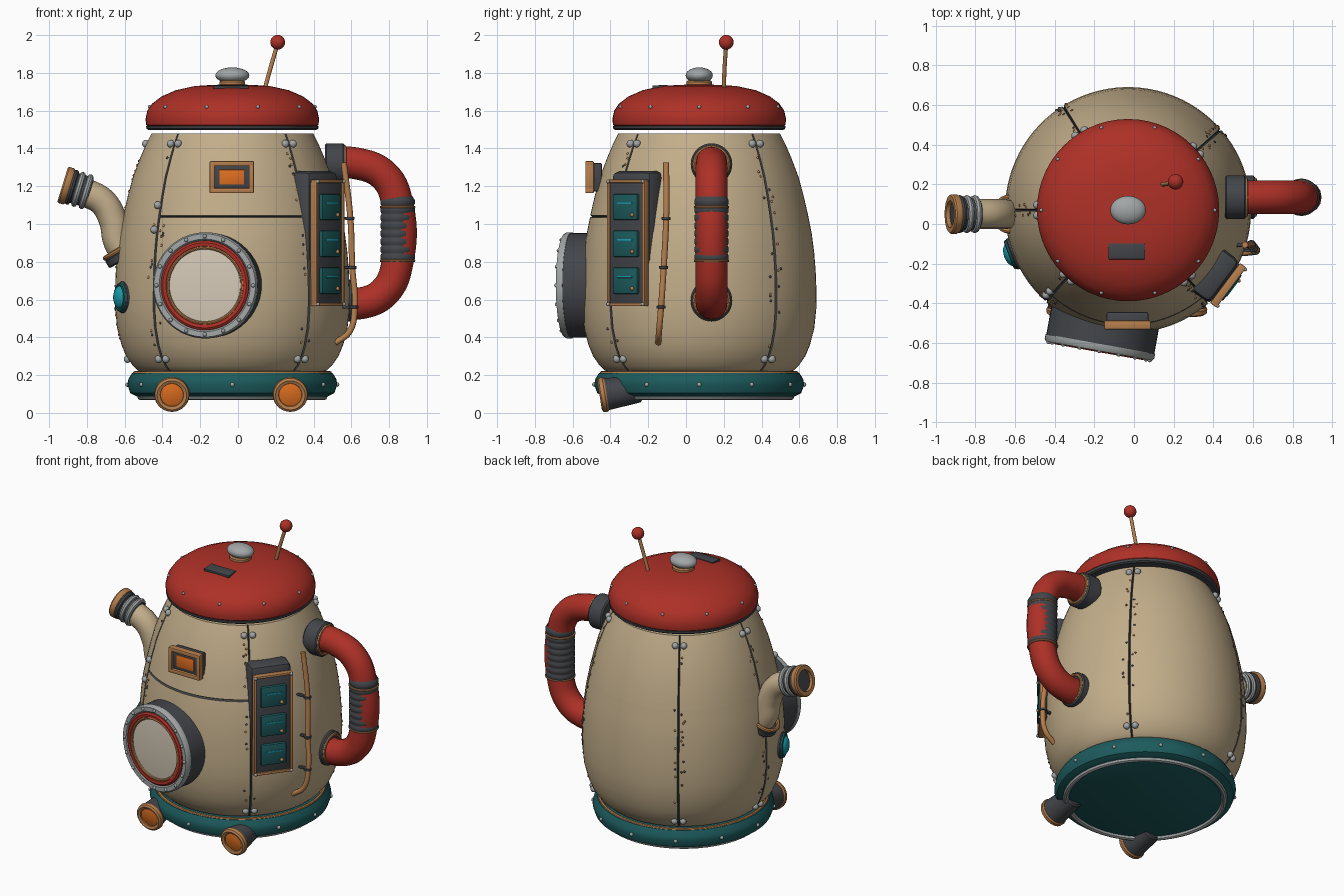
import bpy, bmesh, math, random
from mathutils import Vector, Matrix

if "Cube" in bpy.data.objects:
    bpy.data.objects.remove(bpy.data.objects["Cube"])

random.seed(4)
CX, CY = -0.03, 0.07          # axis of the pot
COLOURS = {
    "beige": (0.54, 0.42, 0.255), "red": (0.42, 0.03, 0.02), "dark_grey": (0.055, 0.06, 0.068),
    "light_grey": (0.36, 0.38, 0.38), "copper": (0.46, 0.21, 0.075), "teal": (0.012, 0.105, 0.11),
    "orange": (0.75, 0.16, 0.015), "cyan": (0.01, 0.32, 0.4), "cream": (0.66, 0.58, 0.47)}
MATS = {}
for key, c in COLOURS.items():
    MATS[key] = bpy.data.materials.new(key)
    MATS[key].diffuse_color = (*c, 1)


def finish(name, bm, *mats):
    bmesh.ops.remove_doubles(bm, verts=bm.verts, dist=1e-5)
    bmesh.ops.recalc_face_normals(bm, faces=bm.faces)
    me = bpy.data.meshes.new(name)
    bm.to_mesh(me)
    bm.free()
    for m in mats:
        me.materials.append(MATS[m])
    me.shade_smooth()
    me.set_sharp_from_angle(angle=math.radians(35))
    ob = bpy.data.objects.new(name, me)
    bpy.context.collection.objects.link(ob)
    return ob


def frame(loc, n):
    """Local x = sideways, y = up, z = outward direction n."""
    n = Vector(n).normalized()
    t = Vector((0, 0, 1)).cross(n)
    t = t.normalized() if t.length > 1e-4 else Vector((1, 0, 0))
    m = Matrix((t, n.cross(t), n)).transposed().to_4x4()
    return Matrix.Translation(loc) @ m


def lathe(name, loc, axis, profile, mat, seg=48, scale=(1, 1, 1)):
    bm = bmesh.new()
    rows = [[bm.verts.new((r * math.cos(2 * math.pi * i / seg) * scale[0],
                           r * math.sin(2 * math.pi * i / seg) * scale[1], h * scale[2]))
             for i in range(seg)] for r, h in profile]
    for a, b in zip(rows, rows[1:]):
        for i in range(seg):
            j = (i + 1) % seg
            bm.faces.new((a[i], a[j], b[j], b[i]))
    bm.transform(frame(loc, axis))
    return finish(name, bm, mat)


def ring(name, loc, axis, R, r, mat):
    prof = [(R + r * math.cos(k * math.pi / 4), r * math.sin(k * math.pi / 4)) for k in range(9)]
    return lathe(name, loc, axis, prof, mat)


def drum(name, loc, axis, r, h0, h1, mat, bev=0.008):
    return lathe(name, loc, axis, [(0, h0), (r - bev, h0), (r, h0 + bev), (r, h1 - bev), (r - bev, h1), (0, h1)], mat)


def ball(name, loc, axis, scale, mat):
    prof = [(math.sin(k * math.pi / 12), -math.cos(k * math.pi / 12)) for k in range(13)]
    return lathe(name, loc, axis, prof, mat, 28, scale)


def box(name, F, centre, size, mat, bev=0.008):
    bm = bmesh.new()
    bmesh.ops.create_cube(bm, size=1)
    bm.transform(Matrix.Translation(centre) @ Matrix.Diagonal((*size, 1)))
    bmesh.ops.bevel(bm, geom=bm.edges[:], offset=bev, segments=2, profile=0.5, affect='EDGES')
    bm.transform(F)
    return finish(name, bm, mat)


def tube(name, pts, r, mat):
    cu = bpy.data.curves.new(name, 'CURVE')
    cu.dimensions, cu.bevel_depth, cu.bevel_resolution, cu.use_fill_caps = '3D', r, 6, True
    sp = cu.splines.new('BEZIER')
    sp.bezier_points.add(len(pts) - 1)
    for bp, p in zip(sp.bezier_points, pts):
        bp.co, bp.handle_left_type, bp.handle_right_type = p, 'AUTO', 'AUTO'
    tmp = bpy.data.objects.new(name + "_path", cu)
    bpy.context.collection.objects.link(tmp)
    me = bpy.data.meshes.new_from_object(tmp.evaluated_get(bpy.context.evaluated_depsgraph_get()))
    bpy.data.objects.remove(tmp)
    bm = bmesh.new()
    bm.from_mesh(me)
    for f in bm.faces:
        f.material_index = 0
    return finish(name, bm, mat)


def studs(name, points, r, mat):
    bm = bmesh.new()
    for p in points:
        bmesh.ops.create_uvsphere(bm, u_segments=10, v_segments=6, radius=r, matrix=Matrix.Translation(p))
    return finish(name, bm, mat)


# --- Body shell with dark seam grooves
BODY = [(.21, .47), (.225, .5), (.25, .527), (.3, .562), (.36, .587), (.45, .61), (.55, .62), (.65, .621),
        (.75, .617), (.85, .609), (.95, .596), (1.034, .579), (1.04, .578), (1.046, .577), (1.15, .553),
        (1.25, .526), (1.35, .488), (1.42, .458), (1.48, .428)]
SEAMS = (41, 122, 180, 228, 311)


def radius(z):
    for (z0, r0), (z1, r1) in zip(BODY, BODY[1:]):
        if z <= z1:
            return r0 + (r1 - r0) * (z - z0) / (z1 - z0)
    return BODY[-1][1]


def on_pot(deg, r, z):
    a = math.radians(deg)
    return Vector((CX + r * math.cos(a), CY + r * math.sin(a), z))


angles = [a for a in range(0, 360, 4) if all(abs(a - s) > 1.5 for s in SEAMS)]
angles = sorted(angles + [s + d for s in SEAMS for d in (-.6, 0, .6)])
bm = bmesh.new()
rows = [[bm.verts.new(on_pot(a, r - (.012 if a in SEAMS or (z == 1.04 and 228 < a < 311) else 0), z))
         for a in angles] for z, r in BODY]
for k, (lo, hi) in enumerate(zip(rows, rows[1:])):
    for i, a in enumerate(angles):
        j = (i + 1) % len(angles)
        f = bm.faces.new((lo[i], lo[j], hi[j], hi[i]))
        belt = 228 <= a < 311 and 1.04 in (BODY[k][0], BODY[k + 1][0])
        f.material_index = int(a in SEAMS or angles[j] in SEAMS or belt)
bm.faces.new(rows[-1])
bm.faces.new(rows[0][::-1])
finish("body_shell", bm, "beige", "dark_grey")

# --- Rivets and wear specks along the seams
pts = [on_pot(s + d / radius(z), radius(z) + .004, z) for s in SEAMS for z in (1.425, .285) for d in (-1.5, 1.5)]
pts += [on_pot(s + d, radius(z) + .004, z) for s, d in ((228, -2), (311, 2)) for z in (1.1, .97)]
studs("seam_rivets", pts, .021, "light_grey")
for mat in ("dark_grey", "copper"):
    pts = []
    for s in SEAMS:
        for _ in range(10):
            z = random.uniform(.35, 1.38)
            pts.append(on_pot(s + random.choice((-1, 1)) * random.uniform(1.5, 4), radius(z) - .001, z))
    studs("wear_specks_" + mat, pts, .007, mat)

# --- Base
UP = (0, 0, 1)
lathe("base", (CX, CY, 0), UP, [(0, .085), (.5, .085), (.54, .105), (.556, .15), (.55, .18), (.53, .212), (0, .212)], "teal", 72)
ring("base_foot_ring", (CX, CY, .085), UP, .485, .018, "light_grey")
ring("base_trim", (CX, CY, .21), UP, .515, .012, "copper")
studs("base_rivets", [on_pot(a, .555, .15) for a in range(0, 360, 30)], .012, "light_grey")

# --- Lid, knob, slot and antenna
lathe("lid", (CX, CY, 0), UP, [(0, 1.51), (.44, 1.51), (.456, 1.525), (.46, 1.555), (.45, 1.6), (.425, 1.637), (.375, 1.675),
                              (.3, 1.708), (.2, 1.73), (.1, 1.737), (0, 1.738)], "red", 56)
lathe("lid_rim", (CX, CY, 0), UP, [(.39, 1.515), (.39, 1.498), (.445, 1.498), (.455, 1.505), (.457, 1.52), (.4, 1.52)], "dark_grey", 56)
studs("lid_rivets", [on_pot(a, .438, 1.62) for a in range(0, 360, 36)], .01, "light_grey")
drum("knob_neck", (CX, CY, 0), UP, .068, 1.72, 1.76, "copper")
ball("knob", (CX, CY, 1.787), UP, (.09, .072, .042), "light_grey")
box("lid_slot", Matrix.Translation((-.037, -.138, 1.726)) @ Matrix.Rotation(.06, 4, 'X'), (0, 0, 0), (.185, .08, .018), "dark_grey", .003)
tube("antenna_rod", [(.138, .2, 1.7), (.165, .203, 1.8), (.208, .212, 1.95)], .011, "copper")
ball("antenna_tip", (.21, .213, 1.962), UP, (.039, .039, .039), "red")

# --- Handle with ribbed grip
HY = .135
tube("handle", [(x, HY, z) for x, z in ((.5, 1.32), (.62, 1.322), (.775, 1.255), (.845, 1.1), (.845, .8), (.78, .645), (.66, .582), (.53, .59))], .084, "red")
prof = [(.08, .8)]
for k in range(8):
    z = .805 + k * .042
    prof += [(.086, z), (.091, z + .008), (.091, z + .028), (.086, z + .036)]
lathe("handle_grip", (.845, HY, 0), UP, prof + [(.08, 1.145)], "dark_grey", 40)
for z in (.805, 1.09):
    ring("grip_ring", (.845, HY, z), UP, .087, .007, "copper")
for nm, x, z in (("upper", .565, 1.317), ("lower", .61, .595)):
    drum(nm + "_handle_socket", (x, HY, z), (1, 0, 0), .11, -.14 if x > .6 else -.105, 0, "dark_grey")
    ring(nm + "_socket_ring", (x, HY, z), (1, 0, 0), .09, .01, "copper")

# --- Spout with ringed nozzle
SY = .05
tube("spout", [(x, SY, z) for x, z in ((-.56, .8), (-.635, .9), (-.662, 1.02), (-.715, 1.115), (-.81, 1.17))], .075, "beige")
drum("spout_collar", (-.625, SY, .855), (-.5, 0, .85), .094, -.05, 0, "dark_grey")
ring("spout_collar_ring", (-.63, SY, .862), (-.5, 0, .85), .085, .013, "copper")
tip, ax = Vector((-.785, SY, 1.165)), Vector((-.95, 0, .29)).normalized()
drum("nozzle_core", tip, ax, .082, 0, .13, "dark_grey")
for h, mat in ((.02, "light_grey"), (.062, "light_grey"), (.1, "dark_grey")):
    ring("nozzle_ring", tip + ax * h, ax, .08, .016, mat)
lathe("nozzle_lip", tip, ax, [(.066, .11), (.095, .11), (.1, .118), (.1, .142), (.094, .15), (.068, .15), (.066, .11)], "copper")

# --- Front porthole
pc, pa = Vector((-.175, -.635, .675)), Vector((-.177, -.984, 0))
drum("porthole_housing", pc, pa, .277, -.2, -.012, "dark_grey")
lathe("porthole_rim", pc, pa, [(.23, -.03), (.281, -.03), (.281, -.006), (.273, .006), (.245, .006), (.235, -.005), (.23, -.03)], "light_grey", 64)
lathe("porthole_gasket", pc, pa, [(.198, -.03), (.239, -.02), (.236, .004), (.225, .012), (.208, .01), (.198, -.01)], "red", 64)
ring("porthole_trim", pc, pa, .2, .009, "copper")
lathe("porthole_glass", pc, pa, [(.198, -.012), (.198, -.002), (.12, .005), (0, .008)], "cream")
F = frame(pc, pa)
studs("porthole_bolts", [F @ Vector((.26 * math.cos(k * math.pi / 8), .26 * math.sin(k * math.pi / 8), .006)) for k in range(16)], .011, "light_grey")


def border(name, F, w, h, t, z, d, mat):
    """Four bars around a w x h rectangle."""
    for s in (-1, 1):
        box(name, F, (0, s * (h - t) / 2, z), (w, t, d), mat, .006)
        box(name, F, (s * (w - t) / 2, 0, z), (t, h, d), mat, .006)


# --- Front display window
F = frame((-.033, -.5, 1.248), (0, -1, 0))
box("display_back", F, (0, 0, -.02), (.21, .15, .07), "dark_grey")
border("display_frame", F, .235, .17, .027, .01, .045, "copper")
box("display_screen", F, (0, 0, .016), (.13, .08, .008), "orange", .003)

# --- Side control panel with three keys
F = frame((CX + .8 * .61, CY - .6 * .61, .9), (.8, -.6, 0))
box("panel_housing", F, (0, .005, -.075), (.265, .75, .15), "dark_grey", .035)
box("panel_plate", F, (0, -.005, .005), (.235, .655, .05), "dark_grey")
border("panel_frame", F, .252, .67, .018, .022, .04, "copper")
for k in (-1, 0, 1):
    y = -.005 + k * .195
    box("panel_key", F, (0, y, .033), (.165, .14, .03), "teal", .01)
    box("key_light", F, (0, y + .02, .049), (.1, .01, .006), "cyan", .002)
    ball("key_knob", F @ Vector((.05, y - .042, .049)), (.8, -.6, 0), (.011, .011, .011), "copper")
studs("panel_screws", [F @ Vector((x, y, .042)) for x in (-.115, .115) for y in (-.325, .325)], .01, "light_grey")

# --- Side pipe with clips
tube("side_pipe", [(.56, -.105, 1.325), (.595, -.105, 1.03), (.605, -.118, .77), (.618, -.132, .56), (.59, -.143, .43), (.515, -.147, .37)], .016, "copper")
for x, y, z in ((.592, -.105, 1.03), (.603, -.118, .77), (.613, -.132, .56)):
    drum("pipe_clip", (x, y, z), UP, .024, -.008, .008, "dark_grey", .002)
    box("pipe_clip_stem", frame((x - .04, y, z), (1, 0, 0)), (0, 0, 0), (.02, .014, .08), "dark_grey", .003)

# --- Side gem light
ga = Vector((-.935, -.355, 0))
gc = on_pot(math.degrees(math.atan2(ga.y, ga.x)), .62, .612)
drum("gem_socket", gc, ga, .083, -.04, .014, "dark_grey")
ring("gem_ring", gc + ga * .012, ga, .067, .012, "teal")
ball("gem_light", gc + ga * .012, ga, (.062, .062, .036), "cyan")

# --- Two lamps at the foot
la = Vector((0, -.986, -.16))
for x in (-.35, .277):
    lc = Vector((x, -.44, .096))
    lathe("lamp_housing", lc, la, [(0, -.2), (.062, -.2), (.072, -.19), (.086, -.01), (0, -.01)], "dark_grey")
    lathe("lamp_rim", lc, la, [(.055, -.02), (.088, -.02), (.093, -.01), (.09, .01), (.078, .018), (.062, .012), (.058, -.005)], "copper")
    lathe("lamp_lens", lc, la, [(.063, -.008), (.063, .004), (.035, .012), (0, .014)], "orange")

for m in bpy.data.materials:
    if m.users and not m.is_grease_pencil:
        m.use_nodes = True
        m.node_tree.nodes["Principled BSDF"].inputs["Base Color"].default_value = m.diffuse_color
